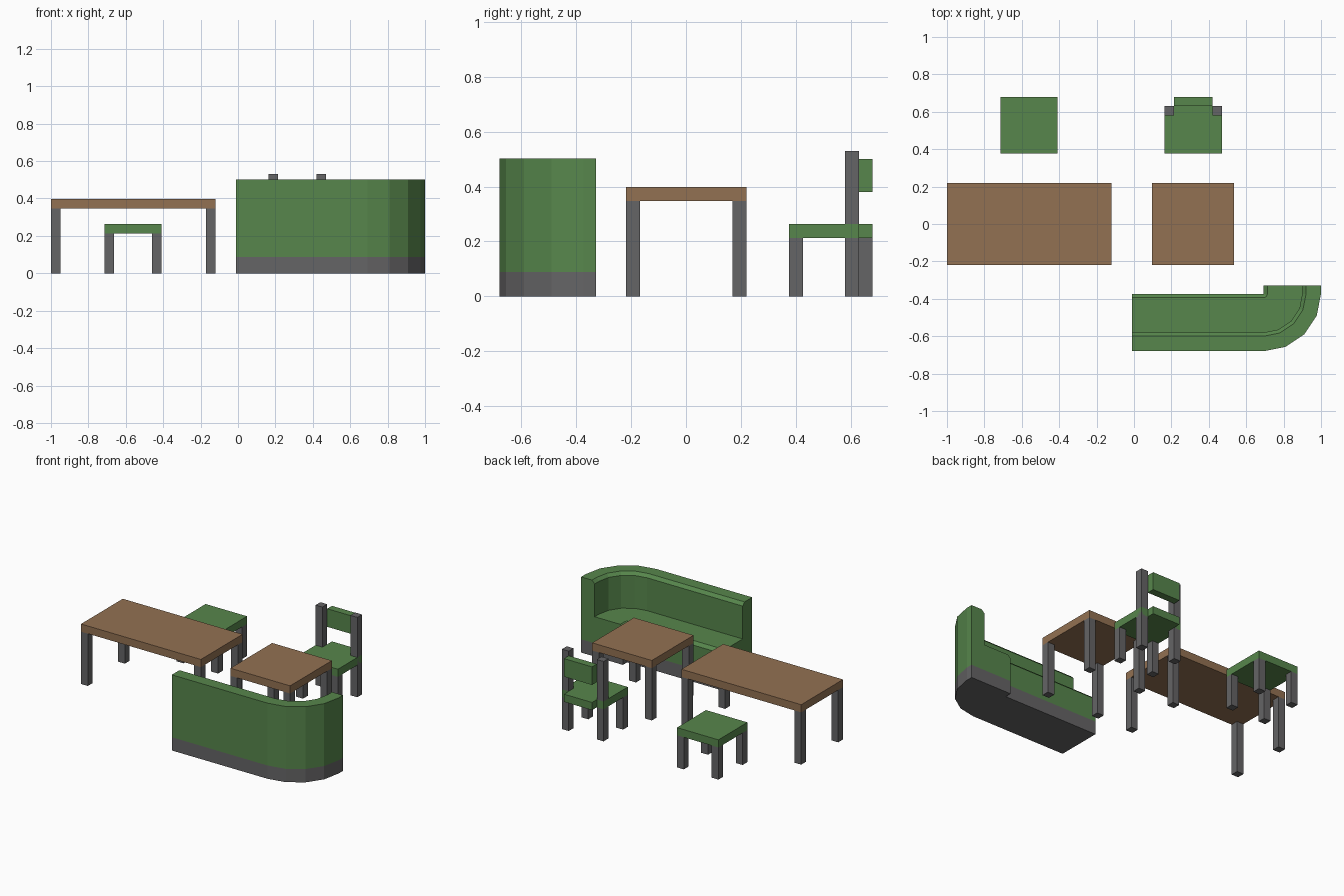
import bpy, bmesh, math

if "Cube" in bpy.data.objects:
    bpy.data.objects.remove(bpy.data.objects["Cube"])


def material(name, rgb):
    m = bpy.data.materials.new(name)
    m.diffuse_color = (*rgb, 1)
    m.use_nodes = True
    m.node_tree.nodes["Principled BSDF"].inputs["Base Color"].default_value = m.diffuse_color
    return m


GREEN = material("green upholstery", (0.095, 0.24, 0.072))
WOOD = material("brown wood", (0.29, 0.165, 0.085))
GREY = material("dark grey", (0.13, 0.128, 0.132))


def finish(name, bm, mats):
    bmesh.ops.recalc_face_normals(bm, faces=bm.faces)
    me = bpy.data.meshes.new(name)
    bm.to_mesh(me)
    bm.free()
    for m in mats:
        me.materials.append(m)
    ob = bpy.data.objects.new(name, me)
    bpy.context.collection.objects.link(ob)
    return ob


def box(name, x0, x1, y0, y1, z0, z1, mat):
    bm = bmesh.new()
    bmesh.ops.create_cube(bm, size=1)
    for v in bm.verts:
        v.co = (x1 if v.co.x > 0 else x0,
                y1 if v.co.y > 0 else y0,
                z1 if v.co.z > 0 else z0)
    return finish(name, bm, [mat])


LEG = 0.05


def legged(name, slab, x0, x1, y0, y1, z0, z1, mat, back_top=None):
    """Slab on four square corner legs; back legs may rise into posts."""
    box(f"{name}_{slab}", x0, x1, y0, y1, z0, z1, mat)
    for side, lx in (("left", x0), ("right", x1 - LEG)):
        box(f"{name}_front_{side}_leg", lx, lx + LEG, y0, y0 + LEG, 0, z0, GREY)
        box(f"{name}_back_{side}_leg", lx, lx + LEG, y1 - LEG, y1, 0, z0, GREY)
        if back_top:
            bpy.data.objects.remove(bpy.data.objects[f"{name}_back_{side}_leg"])
            box(f"{name}_back_{side}_post", lx, lx + LEG, y1 - LEG, y1, 0, back_top, GREY)


# Tables and stool
legged("long_table", "top", -1.0, -0.12, -0.218, 0.22, 0.347, 0.398, WOOD)
legged("square_table", "top", 0.097, 0.535, -0.218, 0.22, 0.347, 0.398, WOOD)
legged("stool", "seat", -0.714, -0.41, 0.376, 0.68, 0.213, 0.264, GREEN)

# Chair: seat notched around the back posts, plus a back slat
CX0, CX1 = 0.164, 0.47
legged("chair", "seat", CX0, CX1, 0.376, 0.63, 0.213, 0.264, GREEN, back_top=0.53)
box("chair_seat_rear", CX0 + LEG, CX1 - LEG, 0.63, 0.68, 0.213, 0.264, GREEN)
box("chair_back_slat", CX0 + LEG, CX1 - LEG, 0.63, 0.68, 0.38, 0.50, GREEN)

# Corner bench: seat and backrest profile (outward, height) swept around a bend
R, BASE = 0.307, 0.088
profile = [(0, 0), (R, 0), (R, BASE), (R, 0.502), (R - 0.08, 0.502),
           (R - 0.10, 0.482), (R - 0.10, 0.264), (0.02, 0.264), (0, 0.244), (0, BASE)]
PX, PY = 0.693, -0.373
stations = [(-0.01, PY, 0)]
stations += [(PX, PY, math.radians(a)) for a in (0, 22.5, 45, 67.5, 90)]
stations += [(PX, -0.328, math.pi / 2)]

bm = bmesh.new()
rings = [[bm.verts.new((x + r * math.sin(a), y - r * math.cos(a), z)) for r, z in profile]
         for x, y, a in stations]
n = len(profile)
for r0, r1 in zip(rings, rings[1:]):
    for i in range(n):
        j = (i + 1) % n
        bm.faces.new((r0[i], r0[j], r1[j], r1[i]))
for ring in (rings[0], rings[-1]):
    bm.faces.new([ring[i] for i in (0, 1, 2, 9)])
    bm.faces.new(ring[2:])
bmesh.ops.remove_doubles(bm, verts=bm.verts, dist=0.0001)
bmesh.ops.dissolve_degenerate(bm, edges=bm.edges, dist=0.0001)
# Grey plinth below the upholstery
for f in bm.faces:
    f.material_index = 1 if f.calc_center_median().z < BASE - 0.01 else 0
finish("corner_bench", bm, [GREEN, GREY])
